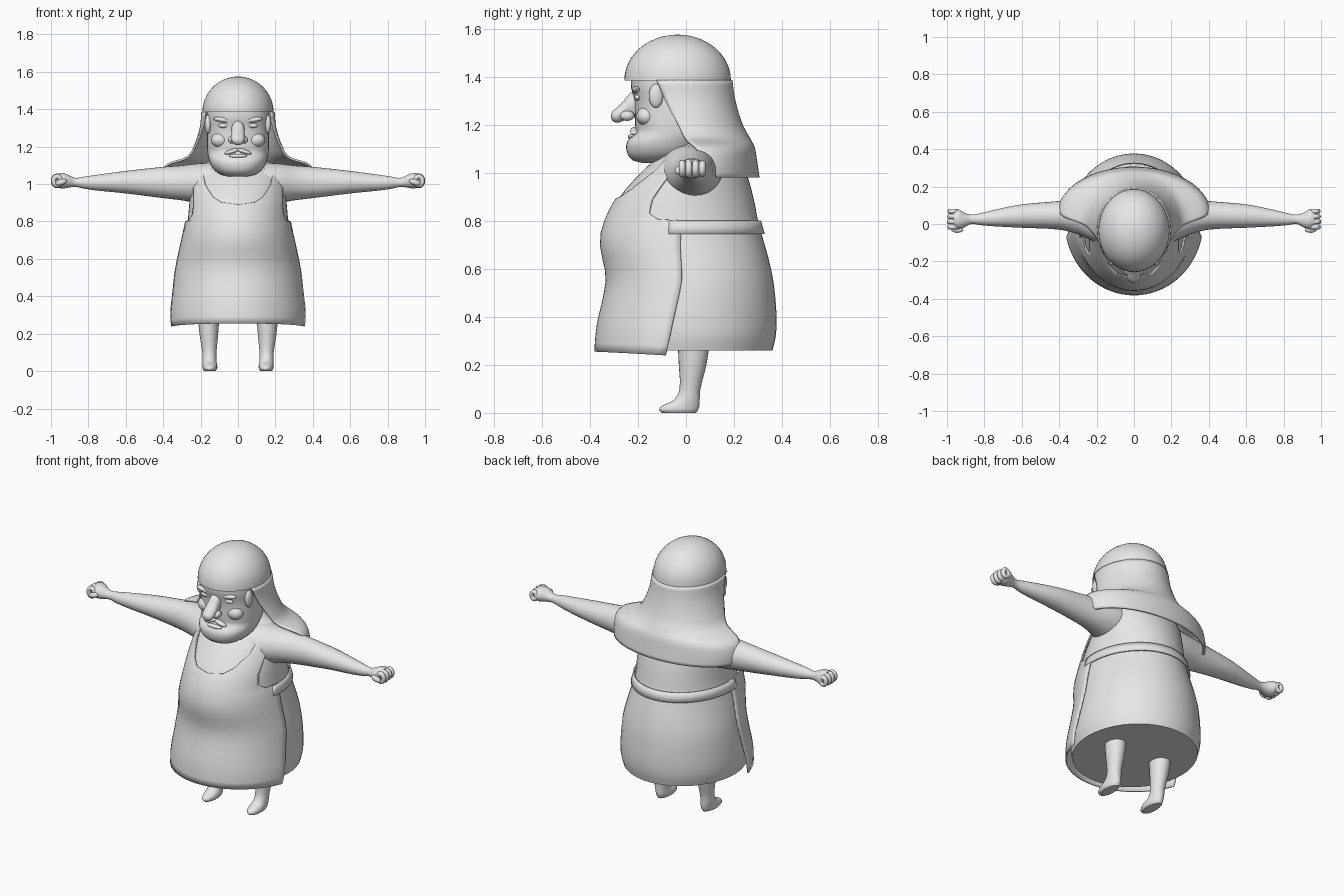
import bpy, bmesh
from math import sin, cos, pi, radians
from mathutils import Matrix, Vector

cube = bpy.data.objects.get("Cube")
if cube:
    bpy.data.objects.remove(cube, do_unlink=True)

clay = bpy.data.materials.new("plain_grey")
clay.use_nodes = True
clay.diffuse_color = (0.8, 0.8, 0.8, 1)
clay.node_tree.nodes["Principled BSDF"].inputs["Base Color"].default_value = (0.8, 0.8, 0.8, 1)


def finish(name, bm, mirror=False, thick=0):
    bmesh.ops.recalc_face_normals(bm, faces=bm.faces)
    mesh = bpy.data.meshes.new(name)
    bm.to_mesh(mesh)
    bm.free()
    mesh.materials.append(clay)
    ob = bpy.data.objects.new(name, mesh)
    bpy.context.collection.objects.link(ob)
    bpy.ops.object.select_all(action='DESELECT')
    ob.select_set(True)
    bpy.context.view_layer.objects.active = ob
    bpy.ops.object.shade_smooth_by_angle(angle=radians(45))
    if mirror:
        m = ob.modifiers.new("mirror", 'MIRROR')
        m.use_clip = True
    if thick:
        s = ob.modifiers.new("thickness", 'SOLIDIFY')
        s.thickness, s.offset = thick, 0
    return ob


def sample(rows, t):
    """Smooth interpolation of a table whose first column is the parameter."""
    i = max(k for k in range(len(rows) - 1) if rows[k][0] <= t or k == 0)

    def slope(k, c):
        a, b = rows[max(k - 1, 0)], rows[min(k + 1, len(rows) - 1)]
        return (b[c] - a[c]) / (b[0] - a[0])
    h = rows[i + 1][0] - rows[i][0]
    s = (t - rows[i][0]) / h
    out = []
    for c in range(1, len(rows[0])):
        p, q = rows[i][c], rows[i + 1][c]
        out.append(p * (1 + 2 * s) * (1 - s) ** 2 + q * s * s * (3 - 2 * s)
                   + h * (slope(i, c) * s * (1 - s) ** 2 - slope(i + 1, c) * s * s * (1 - s)))
    return out


def refine(rows, steps):
    ts = [a[0] + (b[0] - a[0]) * k / steps for a, b in zip(rows, rows[1:]) for k in range(steps)]
    return ts + [rows[-1][0]]


def power(v, p):
    return abs(v) ** p * (1 if v > 0 else -1)


def loft(name, rows, place, n=32, steps=3, p=1, mirror=False):
    """Closed rings from rows (t, u0, u1, v0, v1), placed by place(t, u, v)."""
    bm = bmesh.new()
    rings = []
    for t in refine(rows, steps):
        u0, u1, v0, v1 = sample(rows, t)
        rings.append([bm.verts.new(place(
            t, (u0 + u1) / 2 + (u1 - u0) / 2 * power(cos(2 * pi * k / n), p),
            (v0 + v1) / 2 + (v1 - v0) / 2 * power(sin(2 * pi * k / n), p))) for k in range(n)])
    for a, b in zip(rings, rings[1:]):
        for k in range(n):
            j = (k + 1) % n
            bm.faces.new((a[k], a[j], b[j], b[k]))
    bm.faces.new(rings[0])
    bm.faces.new(rings[-1])
    return finish(name, bm, mirror)


def sheet(name, points, mirror=False, thick=0.01):
    bm = bmesh.new()
    g = [[bm.verts.new(q) for q in row] for row in points]
    for a, b in zip(g, g[1:]):
        for k in range(len(a) - 1):
            bm.faces.new((a[k], a[k + 1], b[k + 1], b[k]))
    return finish(name, bm, mirror, thick)


def blob(name, centre, size, mirror=False, tilt=0):
    bm = bmesh.new()
    m = Matrix.Translation(centre) @ Matrix.Rotation(tilt, 4, 'Y') @ Matrix.Diagonal((*size, 1))
    bmesh.ops.create_uvsphere(bm, u_segments=20, v_segments=12, radius=1, matrix=m)
    return finish(name, bm, mirror)


def upright(z, y, x):
    return (x, y, z)


def sideways(x, y, z):
    return (x, y, z)


def forward(y, z, x):
    return (x, y, z)


def symmetric(rows):
    return [(z, f, b, -w, w) for z, f, b, w in rows]


# Dress: height, front, back, half width
body = symmetric([
    (.26, -.345, .36, .332), (.32, -.352, .374, .345), (.4, -.35, .377, .344),
    (.5, -.33, .37, .334), (.57, -.322, .36, .322), (.65, -.338, .342, .304),
    (.72, -.347, .322, .288), (.8, -.328, .3, .27), (.9, -.275, .28, .26),
    (1.0, -.188, .25, .25), (1.07, -.11, .21, .24), (1.11, -.05, .17, .18), (1.14, 0, .12, .1)])
loft("dress", body, upright, n=48)


def around(z, angle, gap):
    """Point on the dress surface, angle measured from the front."""
    f, b, _, w = sample(body, max(z, .26))
    return ((w + gap) * sin(angle), (f + b) / 2 - ((b - f) / 2 + gap) * cos(angle), z)


# Apron half: height, inner angle (neckline), outer angle (side and armhole)
apron = [(.255, 0, 1.33), (.4, 0, 1.4), (.6, 0, 1.48), (.8, 0, 1.58), (.805, 0, 1.25),
         (.83, 0, 1.1), (.89, 0, 1.07), (.9, .33, 1.08), (.93, .52, 1.1),
         (1.0, .75, 1.15), (1.07, .83, 1.2), (1.1, .9, 1.22)]
points = []
for a, b in zip(apron, apron[1:] + apron[-1:]):
    count = 1 if b[0] - a[0] < .02 else 4
    for k in range(count):
        z, inner, outer = [p + (q - p) * k / count for p, q in zip(a, b)]
        flare = max(0, (.45 - z) / .2)
        row = []
        for c in range(17):
            u = c / 16
            x, y, h = around(z, inner + (outer - inner) * u, .008 + .026 * flare ** 1.5)
            row.append((x, y, h - .016 * u * u * min(flare, 1)))
        points.append(row)
sheet("apron", points, mirror=True, thick=.008)

# Waistband closing the apron at the back
sheet("waistband", [[around(z, 1.4 + (2 * pi - 2.8) * k / 40, .009) for k in range(41)]
                    for z in (.745, .773, .8)], thick=.008)

# Legs with bare feet
loft("leg", [(z, f, b, x - w, x + w) for z, f, b, x, w in (
    (0, -.1, .042, .15, .03), (.012, -.112, .05, .15, .038), (.03, -.1, .056, .15, .039),
    (.052, -.052, .057, .152, .037), (.1, -.027, .06, .153, .038),
    (.2, -.03, .085, .156, .05), (.3, -.035, .1, .157, .058))], upright, n=24, mirror=True)

# Arms and hands
loft("arm", [
    (.14, -.11, .15, .9, 1.115), (.22, -.09, .15, .9, 1.11), (.3, -.055, .14, .913, 1.1),
    (.4, -.03, .123, .925, 1.092), (.6, -.02, .105, .95, 1.07), (.75, -.012, .075, .965, 1.05),
    (.82, -.006, .058, .975, 1.04), (.87, 0, .05, .985, 1.033), (.91, -.02, .062, .98, 1.05),
    (.94, -.028, .08, .976, 1.06), (.965, -.02, .075, .982, 1.055)], sideways, n=28, mirror=True)
for k in range(4):
    y, bend = -.016 + .028 * k, .021 - .002 * abs(k - 1)
    bm = bmesh.new()
    rings = [[bm.verts.new((.967 + (bend + .013 * cos(b)) * cos(a), y + .014 * sin(b),
                            1.017 + (bend * 1.25 + .013 * cos(b)) * sin(a)))
              for b in [2 * pi * j / 10 for j in range(10)]]
             for a in [2 * pi * i / 20 for i in range(20)]]
    for i in range(20):
        a, b = rings[i], rings[(i + 1) % 20]
        for j in range(10):
            bm.faces.new((a[j], a[(j + 1) % 10], b[(j + 1) % 10], b[j]))
    finish("curled_finger", bm, mirror=True)
blob("thumb", (.945, -.032, 1.01), (.032, .015, .016), mirror=True, tilt=.3)

# Head with heavy jaw
loft("head", symmetric([
    (1.04, -.18, -.07, .05), (1.052, -.222, 0, .095), (1.085, -.246, .05, .135),
    (1.13, -.245, .08, .156), (1.168, -.212, .1, .163), (1.2, -.212, .1, .165),
    (1.3, -.215, .1, .165), (1.35, -.228, .1, .167), (1.4, -.23, .1, .167)]),
    upright, n=40, p=.85)

# Facial features
loft("hooked_nose", [(y, a, b, -w, w) for y, a, b, w in (
    (-.312, 1.228, 1.246, .012), (-.305, 1.215, 1.256, .027), (-.285, 1.208, 1.275, .036),
    (-.26, 1.216, 1.298, .037), (-.24, 1.228, 1.325, .035), (-.19, 1.23, 1.36, .036))],
    forward, n=24, mirror=False)
blob("nostril", (.034, -.245, 1.237), (.02, .03, .021), True)
blob("eye", (.077, -.201, 1.313), (.03, .014, .013), True)
blob("eyebrow", (.08, -.206, 1.343), (.052, .018, .014), True, tilt=-.15)
blob("cheek", (.095, -.165, 1.235), (.05, .042, .04), True)
blob("upper_lip", (.034, -.215, 1.174), (.04, .018, .012), True, tilt=.3)
blob("lower_lip", (0, -.226, 1.15), (.05, .016, .011))
blob("ear", (.16, -.125, 1.32), (.018, .03, .05), True)

# Headscarf: domed crown and open veil spreading over the shoulders
crown = []
for k in range(13):
    a = pi / 2 * .985 * k / 12
    crown.append((1.385 + .19 * sin(a), -.035 - .222 * cos(a), -.035 + .222 * cos(a),
                  -.19 * cos(a), .19 * cos(a)))
loft("scarf_crown", crown, upright, n=48, steps=1)

# Height, centre y, half width, depth, half opening angle from the back
veil = [(-1.385, -.035, .19, .222, 1.97), (-1.3, -.02, .199, .22, 1.87),
        (-1.2, 0, .232, .23, 1.72), (-1.14, .02, .275, .242, 1.66),
        (-1.105, .045, .375, .235, 1.6), (-1.05, .055, .402, .235, 1.45),
        (-.98, .06, .4, .24, 1.28)]
points = []
for t in refine(veil, 4):
    cy, w, d, a = sample(veil, t)
    points.append([(w * sin(a * c / 24), cy + d * cos(a * c / 24), -t) for c in range(-24, 25)])
sheet("scarf_veil", points, thick=.012)
